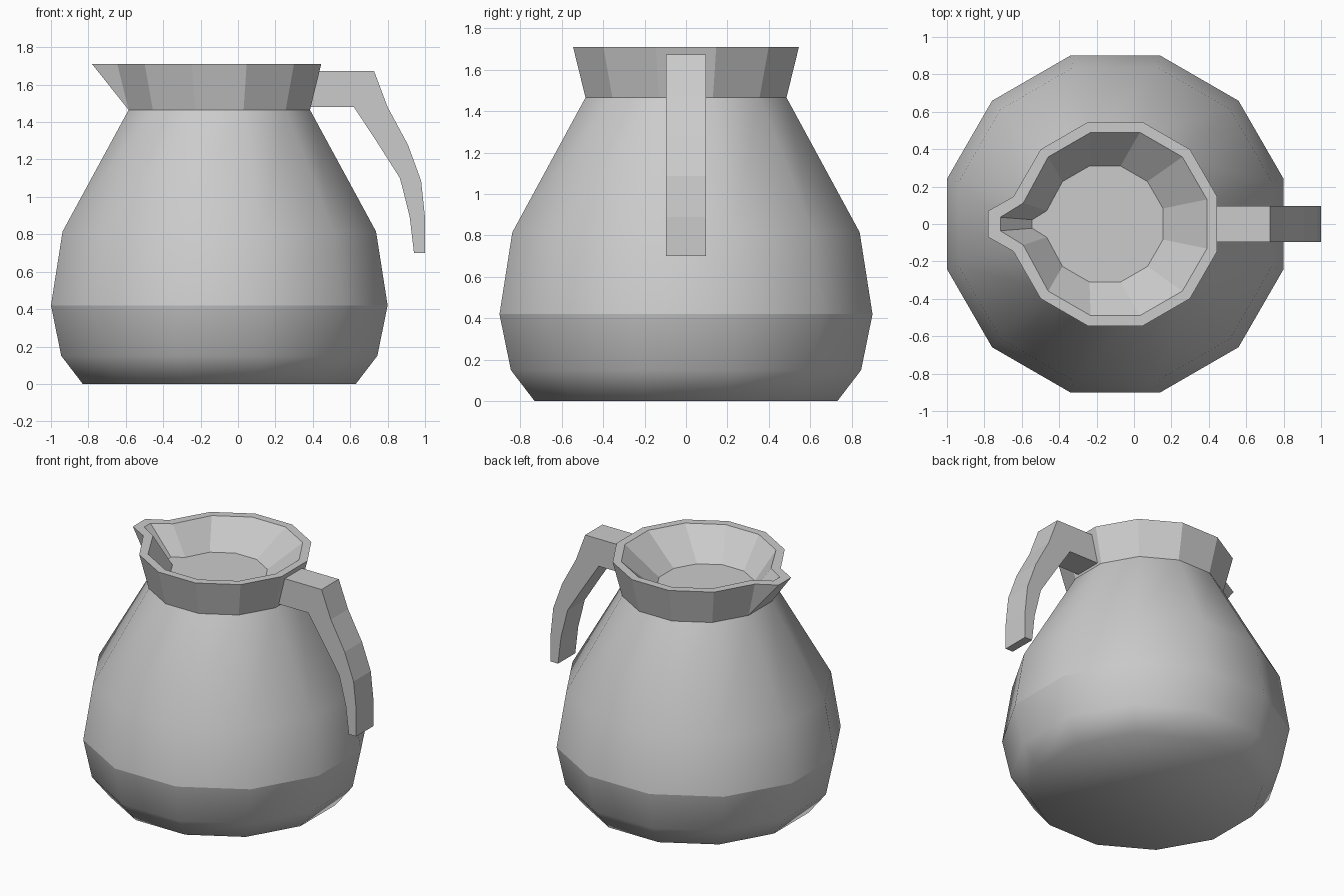
import bpy, bmesh
from math import radians, cos, sin, pi

if "Cube" in bpy.data.objects:
    bpy.data.objects.remove(bpy.data.objects["Cube"])

CX = -0.1     # axis of the pot
SIDES = 12


def ring(apothem, z):
    """12-sided ring with flat sides facing the axes."""
    r = apothem / cos(pi / SIDES)
    return [(CX + r * cos(radians(15 + 30 * i)), r * sin(radians(15 + 30 * i)), z)
            for i in range(SIDES)]


def with_spout(pts, tips):
    """Insert the two spout points between the -x side's corners."""
    return pts[:6] + tips + pts[6:]


def loft(name, rings, cap_start=False, cap_end=False, smooth=False):
    bm = bmesh.new()
    vr = [[bm.verts.new(p) for p in r] for r in rings]
    for a, b in zip(vr, vr[1:]):
        n = len(a)
        for i in range(n):
            j = (i + 1) % n
            bm.faces.new((a[i], a[j], b[j], b[i]))
    if cap_start:
        bm.faces.new(vr[0][::-1])
    if cap_end:
        bm.faces.new(vr[-1])
    bmesh.ops.remove_doubles(bm, verts=bm.verts, dist=0.0001)
    for f in bm.faces:
        f.smooth = smooth
    me = bpy.data.meshes.new(name)
    bm.to_mesh(me)
    bm.free()
    ob = bpy.data.objects.new(name, me)
    bpy.context.collection.objects.link(ob)
    return ob


# Body: smooth lower bowl and tapered upper part, with a crease between them
loft("lower_body", [ring(0.73, 0), ring(0.845, 0.15), ring(0.9, 0.42)],
     cap_start=True, smooth=True)
loft("upper_body", [ring(0.9, 0.42), ring(0.838, 0.815), ring(0.485, 1.465)],
     smooth=True)

# Collar: flared outside, spout, rim and sunken lid floor
TOP, FLOOR = 1.71, 1.52
base = ring(0.485, 1.465)
base = with_spout(base, [base[5], base[6]])
outer = with_spout(ring(0.545, TOP), [(-0.78, 0.07, TOP), (-0.78, -0.07, TOP)])
inner = ring(0.49, TOP)
inner[5], inner[6] = (-0.592, 0.112, TOP), (-0.592, -0.112, TOP)
inner = with_spout(inner, [(-0.715, 0.036, TOP), (-0.715, -0.036, TOP)])
floor = [(-0.25 + (x + 0.25) * 0.633, y * 0.633, FLOOR) for x, y, z in inner]
loft("collar", [base, outer, inner, floor], cap_end=True)

# Handle: side profile extruded across y
profile = [(0.435, 1.674), (0.727, 1.674), (0.80, 1.48), (0.909, 1.278),
           (0.979, 1.086), (1.0, 0.888), (1.0, 0.70), (0.941, 0.70),
           (0.918, 0.893), (0.866, 1.10), (0.745, 1.29), (0.62, 1.48), (0.389, 1.48)]
loft("handle", [[(x, y, z) for x, z in profile] for y in (0.097, -0.097)],
     cap_start=True, cap_end=True)

# Consistent outward normals on the closed handle
bm = bmesh.new()
me = bpy.data.objects["handle"].data
bm.from_mesh(me)
bmesh.ops.recalc_face_normals(bm, faces=bm.faces)
bm.to_mesh(me)
bm.free()
